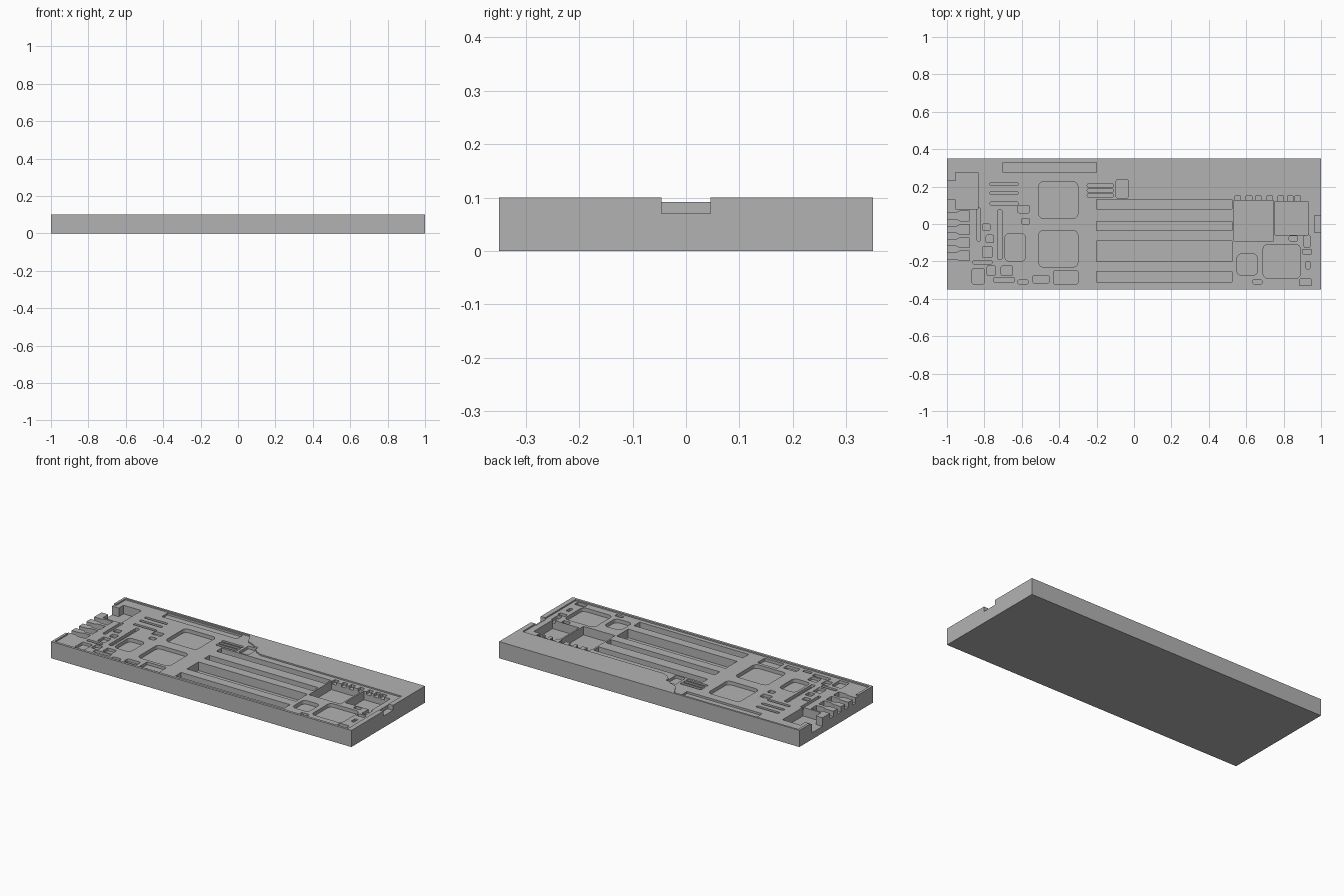
import bpy, bmesh, math

start_cube = bpy.data.objects.get("Cube")
if start_cube:
    bpy.data.objects.remove(start_cube, do_unlink=True)

TOP = 0.10
FLOOR = 0.092

grey = bpy.data.materials.new("plain grey")
grey.use_nodes = True
grey.diffuse_color = (0.45, 0.45, 0.45, 1)
grey.node_tree.nodes["Principled BSDF"].inputs["Base Color"].default_value = grey.diffuse_color


def rounded(x0, x1, y0, y1, radius=0.0, steps=4):
    """Outline of a rectangle with optional rounded corners."""
    if radius == 0:
        return [(x0, y0), (x1, y0), (x1, y1), (x0, y1)]
    centres = [(x1 - radius, y1 - radius), (x0 + radius, y1 - radius),
               (x0 + radius, y0 + radius), (x1 - radius, y0 + radius)]
    outline = []
    for corner, (cx, cy) in enumerate(centres):
        for step in range(steps + 1):
            angle = (corner + step / steps) * math.pi / 2
            outline.append((cx + radius * math.cos(angle), cy + radius * math.sin(angle)))
    return outline


def prisms(name, outlines, bottom, top):
    """One object made of vertical prisms, one for each outline."""
    bm = bmesh.new()
    for outline in outlines:
        face = bm.faces.new([bm.verts.new((x, y, bottom)) for x, y in outline])
        raised = bmesh.ops.extrude_face_region(bm, geom=[face])["geom"]
        verts = [v for v in raised if isinstance(v, bmesh.types.BMVert)]
        bmesh.ops.translate(bm, verts=verts, vec=(0, 0, top - bottom))
    bmesh.ops.recalc_face_normals(bm, faces=bm.faces)
    mesh = bpy.data.meshes.new(name)
    bm.to_mesh(mesh)
    bm.free()
    mesh.materials.append(grey)
    obj = bpy.data.objects.new(name, mesh)
    bpy.context.scene.collection.objects.link(obj)
    return obj


tray = prisms("tray", [rounded(-1, 1, -0.35, 0.35)], 0, TOP)
cutters = []


def cut(name, outlines, floor):
    """Sink a group of pockets into the tray down to one floor height."""
    cutter = prisms(name, outlines, floor, TOP + 0.05)
    cutter.hide_render = True
    cutters.append(cutter)
    modifier = tray.modifiers.new(name, "BOOLEAN")
    modifier.operation = "DIFFERENCE"
    modifier.solver = "EXACT"
    modifier.use_self = True
    modifier.object = cutter


def boxes(rows, radius=0.0):
    return [rounded(*row, radius) for row in rows]


# Shallow board recess, open along the port edge
cut("board_recess", [[
    (-0.985, -0.335), (0.97, -0.335), (0.97, 0.17), (0.03, 0.17), (-0.01, 0.19),
    (-0.07, 0.25), (-0.12, 0.27), (-0.16, 0.338), (-0.985, 0.338), (-0.985, 0.25),
    (-1.05, 0.25), (-1.05, -0.21), (-0.985, -0.21)]], FLOOR)

# Four long parallel grooves separated by ribs
grooves = [(0.08, 0.13), (-0.035, 0.013), (-0.2, -0.09), (-0.31, -0.255)]
cut("card_grooves", [rounded(-0.2, 0.525, a, b) for a, b in grooves], 0.04)

# Deep pair of pockets, with the tabs along their back wall
cut("deep_pockets", boxes([(0.535, 0.745, -0.09, 0.125), (0.755, 0.93, -0.06, 0.12)]), 0.04)
cut("pocket_tabs", [rounded(x, x + 0.03, 0.115, 0.15)
                    for x in (0.54, 0.6, 0.65, 0.71, 0.77, 0.82, 0.86)], 0.075)

# Wide rounded pockets
cut("round_pockets", boxes([
    (-0.51, -0.3, 0.03, 0.225), (-0.51, -0.3, -0.23, -0.035),
    (-0.69, -0.58, -0.2, -0.05), (0.55, 0.66, -0.275, -0.16),
    (0.69, 0.89, -0.29, -0.11)], 0.025), 0.07)

# Long slot at the back and the notch in the end wall
cut("back_slot", boxes([(-0.7, -0.2, 0.275, 0.33)]), 0.08)
cut("end_notch", boxes([(0.965, 1.05, -0.046, 0.046)]), 0.07)

# Port openings on the opposite end
cut("large_port", boxes([(-0.955, -0.835, 0.08, 0.275), (-1.05, -0.95, 0.13, 0.23)]), 0.04)
port = [(-1.05, -0.016), (-0.95, -0.016), (-0.93, -0.026), (-0.88, -0.026),
        (-0.88, 0.026), (-0.93, 0.026), (-0.95, 0.016), (-1.05, 0.016)]
cut("small_ports", [[(x, y + shift) for x, y in port]
                    for shift in (0.043, -0.03, -0.1, -0.17)], 0.06)

# Narrow rounded slots
slots = [(-0.77, -0.62, y, y + 0.018) for y in (0.205, 0.157, 0.1)]
slots += [(-0.25, -0.11, y, y + 0.018) for y in (0.197, 0.17, 0.143)]
cut("narrow_slots", boxes(slots, 0.007), 0.075)

# Small component pockets at the port end
cut("port_end_pockets", boxes([
    (-0.095, -0.03, 0.14, 0.235), (-0.84, -0.82, -0.09, 0.085),
    (-0.73, -0.705, -0.19, 0.075), (-0.62, -0.56, 0.06, 0.1),
    (-0.6, -0.56, 0, 0.03), (-0.865, -0.8, -0.32, -0.24),
    (-0.785, -0.74, -0.275, -0.225), (-0.71, -0.65, -0.275, -0.225),
    (-0.75, -0.64, -0.31, -0.285), (-0.62, -0.565, -0.32, -0.3),
    (-0.54, -0.455, -0.315, -0.275), (-0.43, -0.3, -0.32, -0.25),
    (-0.86, -0.76, -0.215, -0.195), (-0.81, -0.77, -0.035, 0),
    (-0.79, -0.75, -0.1, -0.06), (-0.81, -0.76, -0.18, -0.12)], 0.006), 0.075)

# Small component pockets at the notch end
cut("notch_end_pockets", boxes([
    (0.83, 0.875, -0.09, -0.065), (0.91, 0.94, -0.125, -0.06),
    (0.9, 0.95, -0.16, -0.135), (0.92, 0.94, -0.24, -0.2),
    (0.885, 0.95, -0.33, -0.295), (0.635, 0.685, -0.32, -0.3)], 0.005), 0.075)

# Apply the cuts and discard the cutters
bpy.context.view_layer.update()
evaluated = tray.evaluated_get(bpy.context.evaluated_depsgraph_get())
finished = bpy.data.meshes.new_from_object(evaluated)
tray.modifiers.clear()
tray.data = finished
for cutter in cutters:
    bpy.data.objects.remove(cutter, do_unlink=True)
